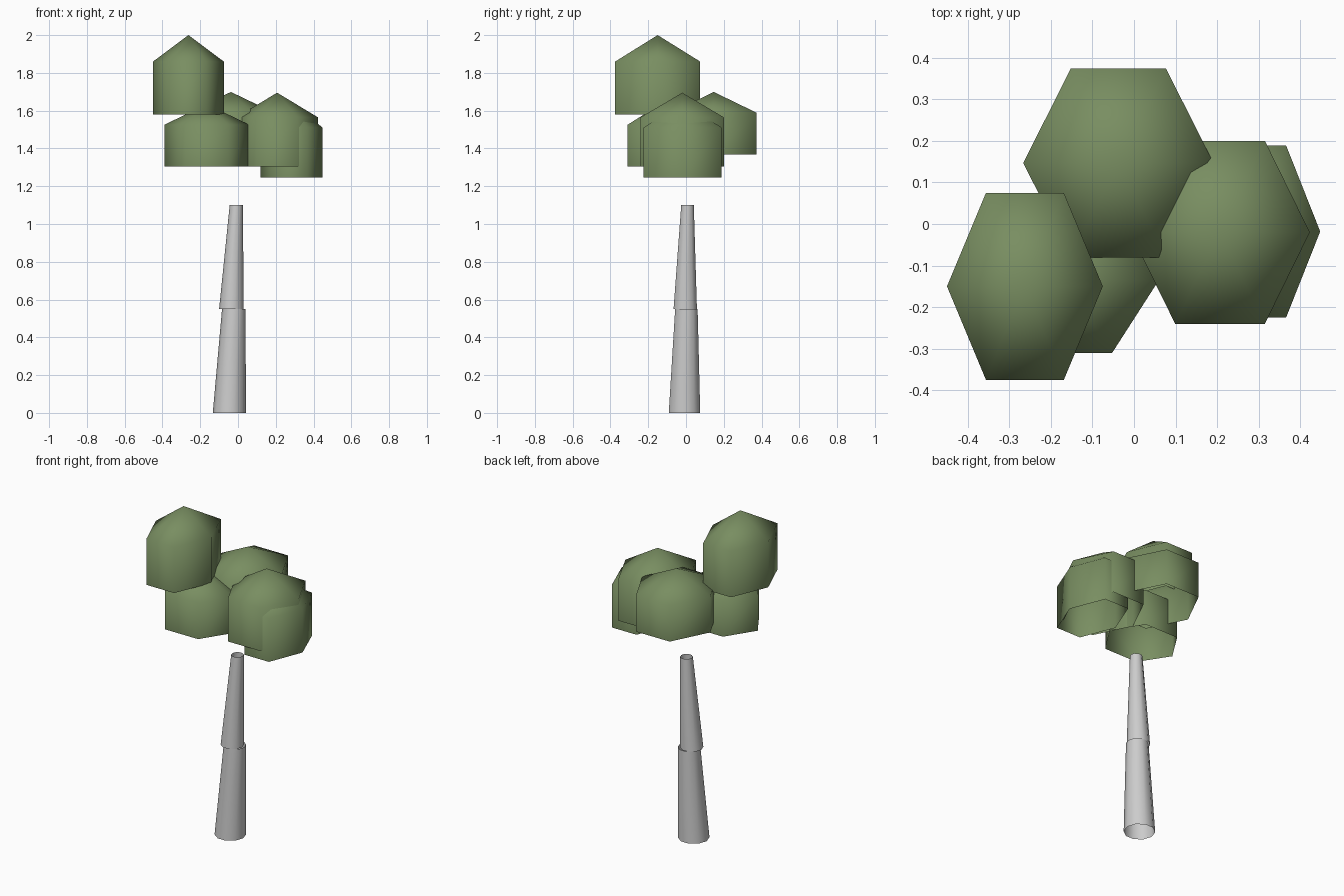
import bpy, math

if "Cube" in bpy.data.objects:
    bpy.data.objects.remove(bpy.data.objects["Cube"])

COS30 = math.cos(math.pi / 6)


def loft(name, rings, sides, apex=None, mat=None):
    """Open shell through rings (cx, cy, z, rx, ry), optionally closed by an apex."""
    verts, faces = [], []
    for cx, cy, z, rx, ry in rings:
        for i in range(sides):
            a = 2 * math.pi * i / sides
            verts.append((cx + rx * math.cos(a), cy + ry * math.sin(a), z))
    for k in range(len(rings) - 1):
        for i in range(sides):
            j = (i + 1) % sides
            a, b = k * sides, (k + 1) * sides
            faces.append((a + i, a + j, b + j, b + i))
    if apex:
        verts.append(apex)
        top = (len(rings) - 1) * sides
        for i in range(sides):
            faces.append((top + i, top + (i + 1) % sides, len(verts) - 1))
    mesh = bpy.data.meshes.new(name)
    mesh.from_pydata(verts, [], faces)
    for p in mesh.polygons:
        p.use_smooth = True
    if mat:
        mesh.materials.append(mat)
    obj = bpy.data.objects.new(name, mesh)
    bpy.context.collection.objects.link(obj)
    return obj


leaf = bpy.data.materials.new("leaf_green")
leaf.diffuse_color = (0.19, 0.27, 0.12, 1)
leaf.use_nodes = True
leaf.node_tree.nodes["Principled BSDF"].inputs["Base Color"].default_value = leaf.diffuse_color

# trunk: two tapered, leaning open tubes
loft("trunk_lower", [(-0.046, -0.008, 0.0, 0.0875, 0.0875),
                     (-0.022, 0.002, 0.55, 0.0625, 0.0625)], 10)
loft("trunk_upper", [(-0.035, -0.004, 0.55, 0.065, 0.065),
                     (-0.009, 0.008, 1.10, 0.035, 0.035)], 10)

# foliage: six-sided domes (cx, cy, cz, x half width, y half width, half wall height)
clumps = {
    "foliage_top": (-0.2625, -0.15, 1.72, 0.1875, 0.225, 0.14),
    "foliage_back": (-0.0375, 0.147, 1.479, 0.229, 0.227, 0.11),
    "foliage_left": (-0.165, -0.135, 1.415, 0.225, 0.175, 0.11),
    "foliage_right": (0.207, -0.02, 1.435, 0.216, 0.22, 0.13),
    "foliage_low_right": (0.284, -0.018, 1.378, 0.164, 0.207, 0.1325),
}
for name, (x, y, z, hx, hy, hz) in clumps.items():
    ry = hy / COS30
    loft(name, [(x, y, z - hz, hx, ry), (x, y, z + hz, hx, ry)], 6,
         apex=(x, y, z + 2 * hz), mat=leaf)
